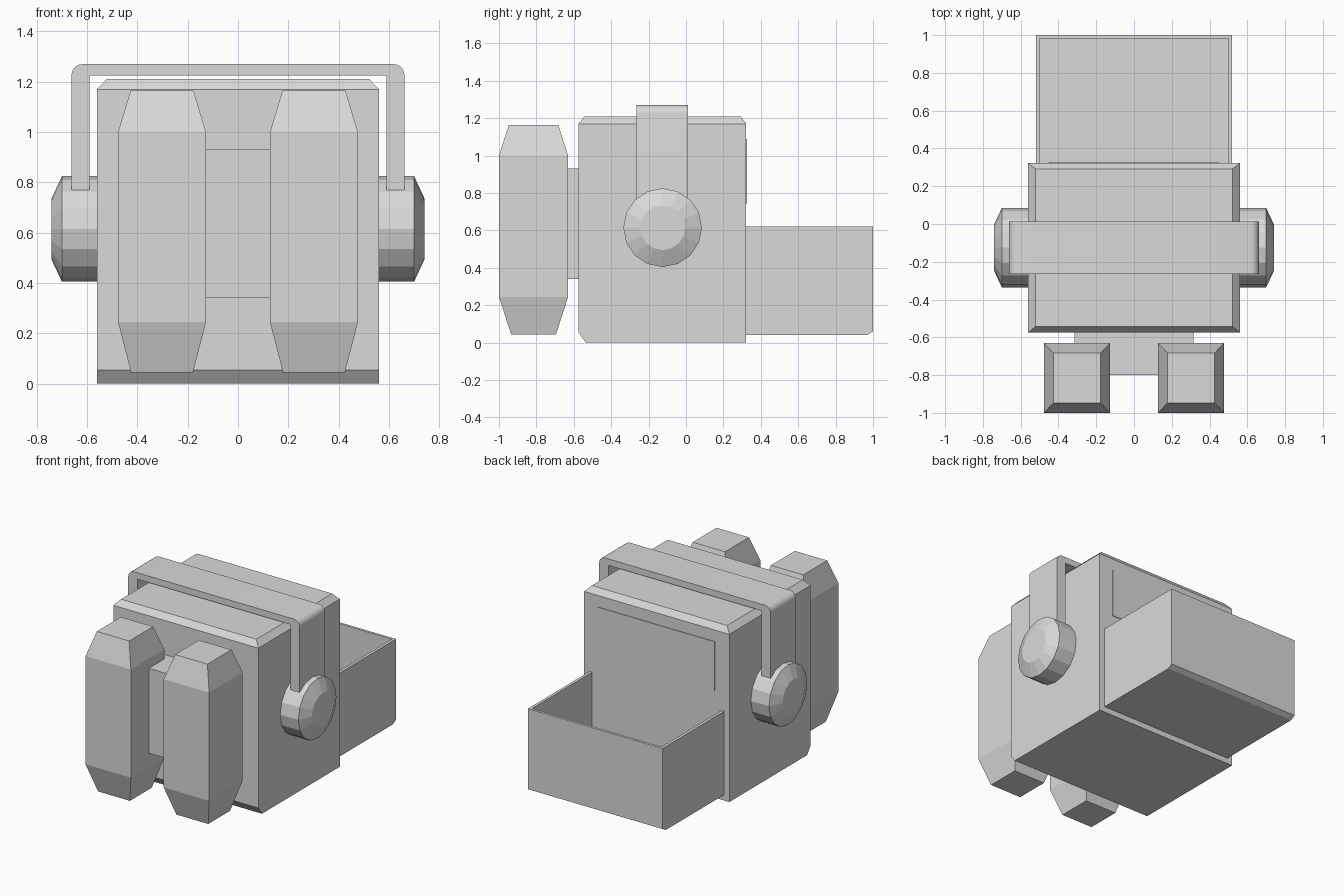
import bpy, bmesh
from math import sin, cos, pi, radians

cube = bpy.data.objects.get("Cube")
if cube:
    bpy.data.objects.remove(cube, do_unlink=True)

grey = bpy.data.materials.new("light_grey")
grey.use_nodes = True
grey.diffuse_color = (0.7, 0.7, 0.7, 1)
grey.node_tree.nodes["Principled BSDF"].inputs["Base Color"].default_value = grey.diffuse_color


def loft(name, rings):
    """Skin a stack of point rings and cap both ends."""
    bm = bmesh.new()
    rows = [[bm.verts.new(p) for p in ring] for ring in rings]
    count = len(rows[0])
    for low, high in zip(rows, rows[1:]):
        for i in range(count):
            j = (i + 1) % count
            bm.faces.new((low[i], low[j], high[j], high[i]))
    bm.faces.new(rows[0][::-1])
    bm.faces.new(rows[-1])
    bmesh.ops.recalc_face_normals(bm, faces=bm.faces)
    mesh = bpy.data.meshes.new(name)
    bm.to_mesh(mesh)
    bm.free()
    mesh.materials.append(grey)
    obj = bpy.data.objects.new(name, mesh)
    bpy.context.collection.objects.link(obj)
    return obj


def rect(x0, x1, y0, y1, z):
    return [(x0, y0, z), (x1, y0, z), (x1, y1, z), (x0, y1, z)]


def box(name, half_x, y0, y1, z0, z1):
    return loft(name, [rect(-half_x, half_x, y0, y1, z) for z in (z0, z1)])


# Main body: bevelled lid, sloped lower front edge
loft("body", [
    rect(-0.56, 0.56, -0.535, 0.322, 0),
    rect(-0.56, 0.56, -0.575, 0.322, 0.055),
    rect(-0.56, 0.56, -0.575, 0.322, 1.17),
    rect(-0.522, 0.522, -0.543, 0.292, 1.21),
])

# Open tray: outer shell up, over the rim, and down to the floor
loft("tray", [
    rect(-0.52, 0.52, 0.3, 0.965, 0.04),
    rect(-0.52, 0.52, 0.3, 1.0, 0.06),
    rect(-0.52, 0.52, 0.3, 1.0, 0.622),
    rect(-0.5, 0.5, 0.31, 0.982, 0.622),
    rect(-0.5, 0.5, 0.31, 0.982, 0.065),
])

box("back_panel", 0.45, 0.315, 0.327, 0.745, 1.09)
box("tank_bracket", 0.315, -0.8, -0.56, 0.34, 0.932)

for side, label in ((1, "left"), (-1, "right")):
    # Tapered tank
    loft(label + "_tank", [
        rect(side * (0.127 + d), side * (0.477 - d), -1 + e, -0.63 - e, z)
        for z, d, e in ((0.045, 0.052, 0.065), (0.245, 0, 0), (1.0, 0, 0), (1.165, 0.05, 0.053))
    ])
    # Side knob
    loft(label + "_knob", [
        [(side * x, -0.125 + r * cos(i * pi / 8), 0.615 + r * sin(i * pi / 8)) for i in range(16)]
        for x, r in ((0.54, 0.21), (0.70, 0.21), (0.742, 0.12))
    ])

# Carrying handle: an arch with rounded outer corners
half = [(0.59, 1.225), (0.59, 0.615), (0.662, 0.615)]
half += [(0.617 + 0.045 * cos(i * pi / 10), 1.225 + 0.045 * sin(i * pi / 10)) for i in range(6)]
arch = half + [(-x, z) for x, z in reversed(half)]
handle = loft("handle", [[(x, y, z) for x, z in arch] for y in (-0.265, 0.012)])
bpy.ops.object.select_all(action="DESELECT")
handle.select_set(True)
bpy.context.view_layer.objects.active = handle
bpy.ops.object.shade_smooth_by_angle(angle=radians(30))
